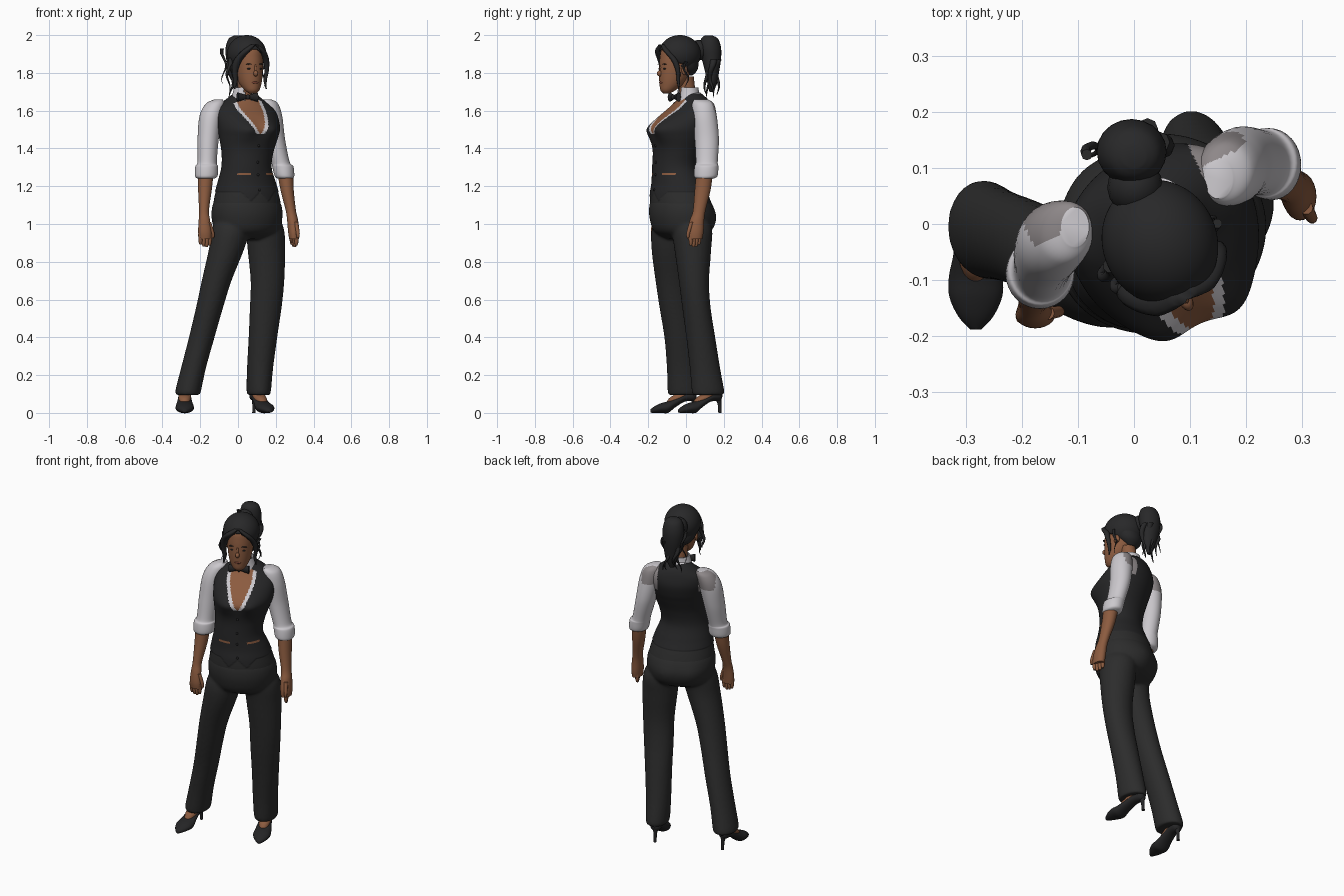
import bpy, bmesh, math
from mathutils import Matrix, Vector

if "Cube" in bpy.data.objects:
    bpy.data.objects.remove(bpy.data.objects["Cube"])

def material(name, color):
    mat = bpy.data.materials.new(name)
    mat.use_nodes = True
    mat.diffuse_color = (*color, 1)
    mat.node_tree.nodes["Principled BSDF"].inputs["Base Color"].default_value = (*color, 1)
    return mat

VEST = material("black vest", (.019, .019, .02))
TROUSERS = material("charcoal trousers", (.025, .025, .025))
HAIR = material("dark hair", (.021, .021, .022))
SHOE = material("black leather", (.018, .018, .019))
SHIRT = material("white shirt", (.6, .58, .61))
SHADE = material("grey shirt", (.27, .245, .25))
SKIN = material("brown skin", (.26, .105, .05))
LIPS = material("red brown lips", (.19, .055, .035))

def frame(x, y, angle):
    return Matrix.Translation((x, y, 0)) @ Matrix.Rotation(angle, 4, 'Z')

BODY, HEAD, TIE = frame(.05, -.03, .44), frame(.045, -.03, .42), frame(.05, -.062, .4)
TO_BODY = BODY.inverted()

def finish(name, bm, mat):
    bmesh.ops.recalc_face_normals(bm, faces=bm.faces)
    mesh = bpy.data.meshes.new(name)
    bm.to_mesh(mesh)
    bm.free()
    mesh.materials.append(mat)
    obj = bpy.data.objects.new(name, mesh)
    bpy.context.collection.objects.link(obj)
    bpy.ops.object.select_all(action='DESELECT')
    obj.select_set(True)
    bpy.context.view_layer.objects.active = obj
    bpy.ops.object.shade_smooth_by_angle(angle=math.radians(50))
    return obj

def spline(a, b, c, d, t):
    return b + (c - a) * t / 2 + (a - b * 2.5 + c * 2 - d / 2) * t**2 + ((b - c) * 3 + d - a) * t**3 / 2

def loft(name, mat, rings, yaw=0, seg=24, steps=4, matrix=Matrix(), deform=Vector):
    """Smooth skin through elliptical rings: x, y, z, radius x, radius y."""
    keys = [Vector(r) for r in [rings[0], *rings, rings[-1]]]
    rows = [spline(*keys[i:i + 4], k / steps) for i in range(len(rings) - 1) for k in range(steps)]
    bm, loops, turn = bmesh.new(), [], Matrix.Rotation(yaw, 3, 'Z')
    for x, y, z, rx, ry in rows + [keys[-1]]:
        ring = [turn @ Vector((rx * math.cos(a), ry * math.sin(a), 0)) + Vector((x, y, z))
                for a in (math.tau * k / seg for k in range(seg))]
        loops.append([bm.verts.new(deform(matrix @ p)) for p in ring])
    for low, high in zip(loops, loops[1:]):
        for k in range(seg):
            bm.faces.new((low[k - 1], low[k], high[k], high[k - 1]))
    bm.faces.new(loops[0])
    bm.faces.new(loops[-1])
    return finish(name, bm, mat)

def blob(name, mat, place, size, matrix=HEAD, seg=16):
    bm = bmesh.new()
    shape = matrix @ Matrix.Translation(place) @ Matrix.Diagonal((*size, 1))
    bmesh.ops.create_uvsphere(bm, u_segments=seg, v_segments=seg // 2, radius=1, matrix=shape)
    return finish(name, bm, mat)

def paint(obj, mats, rule):
    for mat in mats:
        obj.data.materials.append(mat)
    slots = list(obj.data.materials)
    for face in obj.data.polygons:
        face.material_index = slots.index(rule(*(TO_BODY @ face.center)))

# Torso: waist, bust and shoulders in one skin, clothing painted by rule
def vest_edge(u, v):
    return 1.17 - (.05 * max(0, 1 - abs(abs(u) - .05) / .05) if v < 0 else 0)

def shape_torso(p):
    u, v, z = TO_BODY @ p
    for side in (-1, 1):
        if v < 0:
            v -= .03 * math.exp(-((u - side * .075)**2 + (z - 1.5)**2) / .0035)
        else:
            v += .014 * math.exp(-((u - side * .085)**2 + (z - 1.02)**2) / .005)
    if z > vest_edge(u, v):
        u, v = u * 1.02, v * 1.02
    return BODY @ Vector((u, v, z))

def torso_rule(u, v, z):
    drop = z - 1.475
    if v < 0 and drop > 0:
        width = .062 * min(drop / .13, 1)**.75
        if abs(u) < width + .02:
            return SKIN if abs(u) < width else SHIRT
    if z > (1.668 if v < 0 else 1.69):
        return SHIRT
    if z > 1.53 and v > .06 and abs(u) > .115:
        return SHADE
    if z < vest_edge(u, v):
        return TROUSERS
    return SKIN if v < 0 and 1.257 < z < 1.273 and .047 < abs(u) < .112 else VEST

torso = loft("torso", VEST, [
    (.048, -.022, 1.05, .178, .153), (.048, -.028, 1.1, .183, .157), (.047, -.036, 1.16, .172, .148),
    (.046, -.045, 1.22, .156, .13), (.045, -.058, 1.3, .134, .115), (.05, -.05, 1.38, .138, .119),
    (.055, -.036, 1.46, .156, .137), (.055, -.025, 1.51, .166, .146), (.045, .002, 1.57, .168, .13),
    (.036, .025, 1.62, .152, .098), (.034, .034, 1.66, .1, .073), (.035, .024, 1.695, .052, .05)],
    yaw=.44, seg=180, steps=14, deform=shape_torso)
paint(torso, [TROUSERS, SKIN, SHIRT, SHADE], torso_rule)
for i in range(4):
    seat = torso.closest_point_on_mesh(BODY @ Vector((0, -.25, 1.2 + i * .065)))[1]
    blob("vest_button", SHOE, seat, (.007, .007, .007), Matrix(), 8)

# Trousers: hips and two legs fused into one cloth
loft("right_leg", TROUSERS, [
    (-.265, -.008, .095, .062, .085), (-.263, -.01, .12, .068, .088), (-.235, -.02, .24, .066, .082),
    (-.192, -.035, .4, .068, .08), (-.15, -.058, .56, .072, .083), (-.113, -.074, .7, .079, .088),
    (-.06, -.083, .87, .094, .1), (-.035, -.075, .98, .1, .105), (-.02, -.06, 1.06, .08, .08)], yaw=.1)
loft("left_leg", TROUSERS, [
    (.11, .117, .095, .058, .082), (.11, .116, .12, .064, .087), (.117, .1, .24, .069, .081),
    (.132, .078, .4, .076, .077), (.147, .055, .56, .085, .075), (.156, .042, .7, .09, .08),
    (.15, .036, .87, .1, .098), (.142, .03, .98, .1, .108), (.12, .01, 1.06, .08, .08)], yaw=.2)
trousers = loft("trousers", TROUSERS, [
    (.05, -.025, .92, .1, .07), (.049, -.022, .96, .17, .14), (.048, -.022, 1.03, .191, .166),
    (.048, -.027, 1.09, .189, .163), (.047, -.032, 1.13, .172, .148), (.047, -.036, 1.16, .15, .125)],
    yaw=.44, seg=48, deform=shape_torso)
for side in ("right_leg", "left_leg"):
    bpy.data.objects[side].select_set(True)
bpy.ops.object.join()
fuse = trousers.modifiers.new("fuse", 'REMESH')
fuse.voxel_size, fuse.use_smooth_shade = .008, True
relax = trousers.modifiers.new("relax", 'SMOOTH')
relax.factor, relax.iterations = .5, 8

# Feet and high-heeled pumps
for side, x, y, turn in (("right", -.282, .045, 0), ("left", .085, .178, .37)):
    place = frame(x, y, turn)
    loft(side + "_pump", SHOE, [
        (0, .09, -.01, .014, .014), (0, .09, .005, .029, .027), (0, .083, .05, .034, .023),
        (0, .056, .1, .04, .025), (0, .031, .14, .048, .031), (0, .026, .175, .047, .026),
        (0, .018, .21, .031, .018), (0, .01, .233, .01, .009)],
        matrix=place @ Matrix.Rotation(math.pi / 2, 4, 'X'))
    loft(side + "_foot", SKIN, [
        (0, -.118, .045, .026, .037), (0, -.088, .077, .033, .047), (0, -.058, .102, .032, .043),
        (0, -.048, .15, .032, .036)], matrix=place)
    loft(side + "_heel", SHOE, [
        (0, .002, 0, .009, .009), (0, -.001, .05, .01, .011), (0, -.012, .09, .021, .023)], seg=12, matrix=place)

# Rolled sleeves, forearms and hands
SLEEVES = {
    "right": [(-.105, -.005, 1.658, .025, .035), (-.122, -.015, 1.635, .05, .056), (-.144, -.03, 1.57, .06, .068),
              (-.158, -.05, 1.45, .056, .066), (-.163, -.075, 1.33, .051, .058), (-.166, -.084, 1.305, .06, .063),
              (-.168, -.09, 1.255, .06, .061), (-.17, -.095, 1.24, .044, .045)],
    "left": [(.15, .08, 1.66, .025, .035), (.162, .09, 1.637, .05, .057), (.174, .098, 1.57, .06, .065),
             (.194, .11, 1.45, .055, .064), (.224, .11, 1.33, .049, .058), (.237, .108, 1.305, .056, .063),
             (.246, .105, 1.255, .052, .062), (.25, .1, 1.24, .041, .045)]}
FOREARMS = {
    "right": [(-.17, -.095, 1.28, .042, .042), (-.175, -.11, 1.18, .036, .038), (-.18, -.138, 1.07, .026, .027),
              (-.178, -.153, 1.02, .03, .025), (-.176, -.162, .96, .035, .024), (-.174, -.162, .92, .031, .02)],
    "left": [(.25, .1, 1.28, .042, .044), (.26, .088, 1.18, .035, .042), (.28, .07, 1.07, .027, .033),
             (.289, .058, 1.02, .029, .038), (.295, .05, .96, .03, .043), (.297, .047, .92, .026, .039)]}

def sleeve_rule(u, v, z):
    return SHADE if z > 1.56 and v > .09 and abs(u) < .21 else SHIRT

for side, across in (("right", Vector((1, .15, 0))), ("left", Vector((.5, -.9, 0)))):
    paint(loft(side + "_sleeve", SHIRT, SLEEVES[side], steps=8, seg=32), [SHADE], sleeve_rule)
    loft(side + "_forearm", SKIN, FOREARMS[side])
    palm = Vector(FOREARMS[side][-1][:3])
    for i in range(4):
        base = (palm + across * (i - 1.5) * .016).xy
        tip = .875 + abs(i - 1.7) * .009
        loft(side + "_finger", SKIN, [(*base, tip, .006, .006), (*base, tip + .02, .011, .011),
                                      (*base, .95, .013, .013)], seg=10)
    thumb, root = (palm + across * .04).xy, (palm + across * .02).xy
    loft(side + "_thumb", SKIN, [(*thumb, .925, .006, .006), (*thumb, .95, .01, .01), (*root, 1.01, .012, .012)], seg=10)

# Neck, open shirt collar and bow tie
loft("neck", SKIN, [(.036, .012, 1.6, .05, .045), (.036, .01, 1.68, .041, .042), (.042, -.005, 1.78, .043, .046)])
collar = loft("collar", SHIRT, [(.034, .016, 1.655, .074, .066), (.034, .012, 1.69, .064, .057),
                                (.035, .012, 1.722, .057, .053)], yaw=.44, seg=40)
bm = bmesh.new()
bm.from_mesh(collar.data)
centers = [(f, TO_BODY @ f.calc_center_median()) for f in bm.faces]
gap = [f for f, c in centers if len(f.verts) > 4 or (c.y < 0 and abs(c.x) < .02)]
bmesh.ops.delete(bm, geom=gap, context='FACES')
bm.to_mesh(collar.data)
bm.free()
collar.modifiers.new("cloth", 'SOLIDIFY').thickness = .006
blob("bow_knot", VEST, (0, -.006, 1.672), (.012, .014, .014), TIE)
for side in (-1, 1):
    bm = bmesh.new()
    wing = TIE @ Matrix.Translation((side * .03, 0, 1.672)) @ Matrix.Diagonal((1, .55, 1, 1))
    bmesh.ops.create_cone(bm, cap_ends=True, segments=12, radius1=.009, radius2=.025, depth=.054,
                          matrix=wing @ Matrix.Rotation(side * math.pi / 2, 4, 'Y'))
    finish("bow_wing", bm, VEST)

# Face
loft("face", SKIN, [
    (0, -.08, 1.692, .02, .018), (0, -.072, 1.708, .038, .04), (0, -.052, 1.74, .056, .064),
    (0, -.037, 1.78, .067, .081), (0, -.028, 1.83, .073, .089), (0, -.02, 1.88, .075, .093),
    (0, -.015, 1.93, .068, .085), (0, 0, 1.97, .035, .045)], matrix=HEAD, seg=32)
blob("nose", SKIN, (0, -.117, 1.797), (.012, .019, .016))
blob("nose_bridge", SKIN, (0, -.111, 1.82), (.008, .011, .028))
blob("lips", LIPS, (0, -.111, 1.749), (.02, .008, .007))
for side in (-1, 1):
    blob("eye", HAIR, (side * .03, -.105, 1.822), (.013, .007, .005))
    blob("eyebrow", HAIR, (side * .032, -.106, 1.846), (.02, .007, .003))
    blob("ear", SKIN, (side * .077, -.01, 1.815), (.009, .017, .027))

# Swept-back hair with an arched hairline
bm = bmesh.new()
bmesh.ops.create_uvsphere(bm, u_segments=64, v_segments=48, radius=1)
for vert in bm.verts:
    vert.co = Vector((vert.co.x * .102, vert.co.y * .113 - .003, vert.co.z * .1 + 1.9))
bare = [f for f in bm.faces for c in [f.calc_center_median()]
        if c.z < 1.818 or (c.y < -.025 and c.z < 1.928 - 11 * c.x**2)]
bmesh.ops.delete(bm, geom=bare, context='FACES')
bm.transform(HEAD)
finish("hair_cap", bm, HAIR).modifiers.new("hair thickness", 'SOLIDIFY').thickness = .014
loft("nape_hair", HAIR, [(0, .045, 1.785, .03, .02), (0, .035, 1.82, .072, .058), (0, .01, 1.88, .09, .085)], matrix=HEAD)

# Front strands and loose curls
for side, bulk in ((-1, 1.35), (1, 1)):
    loft("front_strand", HAIR, [(side * x, y, z, r * bulk, r * bulk) for x, y, z, r in (
        (.008, -.106, 1.95, .011), (.05, -.1, 1.915, .017), (.082, -.07, 1.865, .017), (.092, -.055, 1.81, .012),
        (.086, -.05, 1.76, .009), (.092, -.05, 1.715, .003))], seg=10, matrix=HEAD)

def curl(name, x, y, top, bottom, radius, phase, matrix=Matrix()):
    steps = [(i / 7, radius * (1.1 - i / 7)) for i in range(8)]
    loft(name, HAIR, [(x + .012 * math.sin(phase + t * 8), y + .01 * math.cos(phase + t * 7),
                       top + (bottom - top) * t, r, r) for t, r in steps], seg=8, matrix=matrix)

curl("side_curl", -.108, -.01, 1.88, 1.7, .012, 1, HEAD)
curl("side_curl", -.095, -.04, 1.85, 1.73, .009, 3, HEAD)
curl("side_curl", .096, -.01, 1.86, 1.72, .008, 2, HEAD)

# High ponytail falling into curls
loft("ponytail", HAIR, [
    (0, .12, 1.998, .02, .02), (-.002, .125, 1.98, .048, .045), (-.004, .128, 1.93, .062, .058),
    (-.004, .135, 1.87, .058, .05), (0, .138, 1.81, .048, .038), (.004, .138, 1.75, .034, .026),
    (.002, .136, 1.7, .012, .012)], seg=20)
blob("ponytail_root", HAIR, (0, .105, 1.92), (.05, .05, .055))
for i in range(5):
    a = i * math.tau / 5
    curl("ponytail_curl", .045 * math.cos(a), .136 + .03 * math.sin(a), 1.87, 1.67 + .015 * (i % 3), .017, i)
curl("loose_curl", -.075, .13, 1.93, 1.74, .009, 4)
